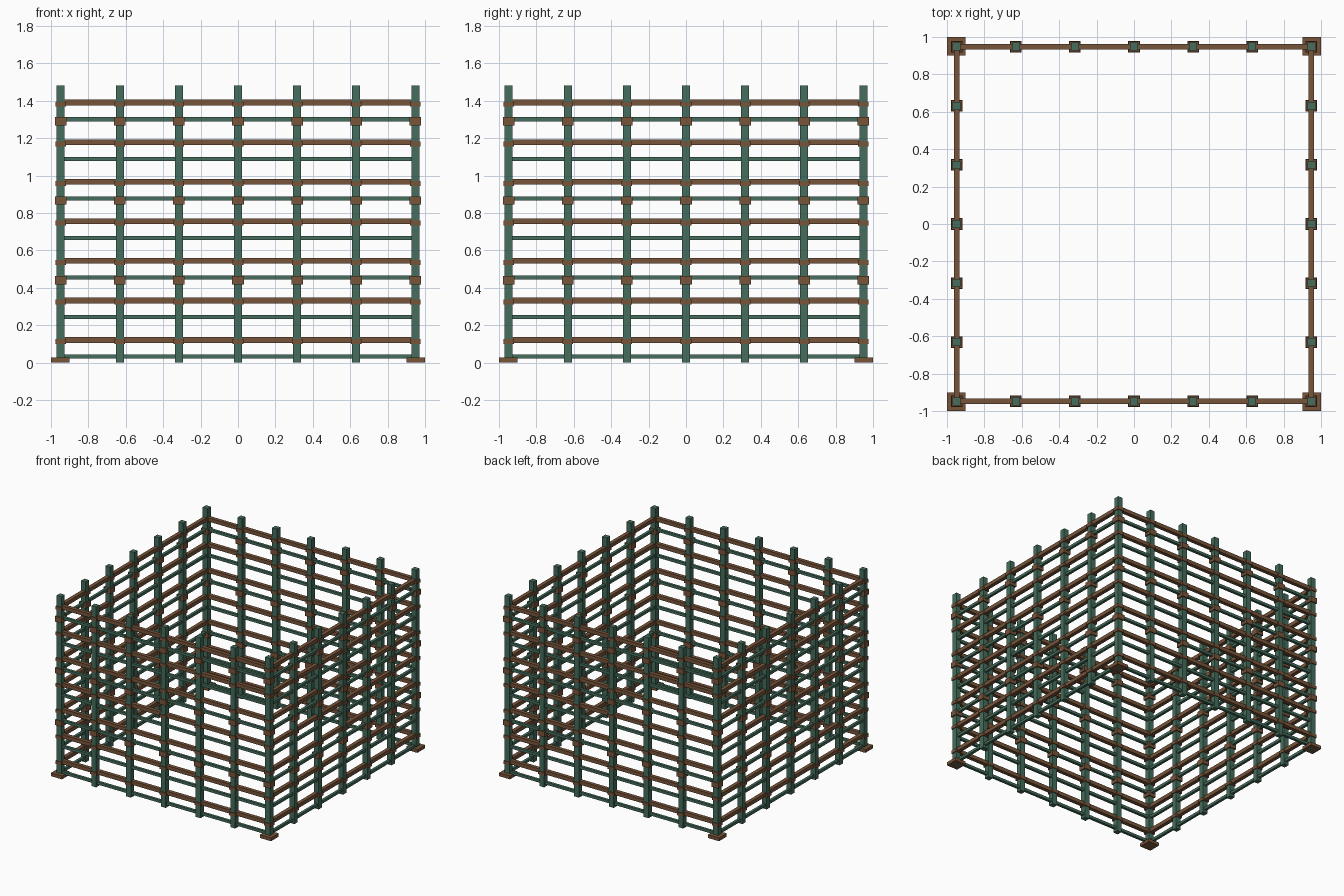
import bpy, bmesh
from mathutils import Matrix, Vector

if "Cube" in bpy.data.objects:
    bpy.data.objects.remove(bpy.data.objects["Cube"])


def material(name, rgb):
    m = bpy.data.materials.new(name)
    m.diffuse_color = (*rgb, 1)
    m.use_nodes = True
    m.node_tree.nodes["Principled BSDF"].inputs["Base Color"].default_value = m.diffuse_color
    return m


GREEN = material("weathered green", (0.06, 0.155, 0.107))
BROWN = material("rust brown", (0.19, 0.09, 0.042))

R = 0.948                      # distance of the fence lines from the centre
STEP = R / 3                   # post spacing
LEVEL = 0.2115                 # vertical spacing of the rails
H = 1.482                      # post height


def boxes(name, mat, items):
    """One object made of boxes given as (centre, size)."""
    bm = bmesh.new()
    for c, s in items:
        bmesh.ops.create_cube(bm, size=1, matrix=Matrix.Translation(c) @ Matrix.Diagonal((*s, 1)))
    me = bpy.data.meshes.new(name)
    bm.to_mesh(me)
    bm.free()
    me.materials.append(mat)
    ob = bpy.data.objects.new(name, me)
    bpy.context.collection.objects.link(ob)
    return ob


# Post positions around the square
spots = [(i * STEP, j * STEP) for i in range(-3, 4) for j in range(-3, 4) if max(abs(i), abs(j)) == 3]
corners = [(x, y) for x in (-R, R) for y in (-R, R)]

# Upright posts
boxes("posts", GREEN, [(Vector((x, y, H / 2)), (0.043, 0.043, H)) for x, y in spots])


# Horizontal rails on all four sides
def rails(name, mat, z0, width, height):
    items = []
    for i in range(7):
        z = z0 + i * LEVEL
        for s in (-R, R):
            items.append((Vector((0, s, z)), (2 * R, width, height)))
            items.append((Vector((s, 0, z)), (width, 2 * R, height)))
    boxes(name, mat, items)


rails("main_rails", BROWN, 0.121, 0.031, 0.031)
rails("thin_rails", GREEN, 0.032, 0.022, 0.022)

# Small brackets just under each main rail
boxes("rail_brackets", BROWN, [(Vector((x, y, 0.112 + i * LEVEL)), (0.057, 0.057, 0.026))
                               for x, y in spots for i in range(7)])

# Large clamps at every second thin rail
boxes("post_clamps", BROWN, [(Vector((x, y, z)), (0.062, 0.062, 0.044))
                             for x, y in spots for z in (0.44, 0.866, 1.29)])

# Corner foot plates
boxes("foot_plates", BROWN, [(Vector((x / R * 0.95, y / R * 0.95, 0.0135)), (0.1, 0.1, 0.027))
                             for x, y in corners])
